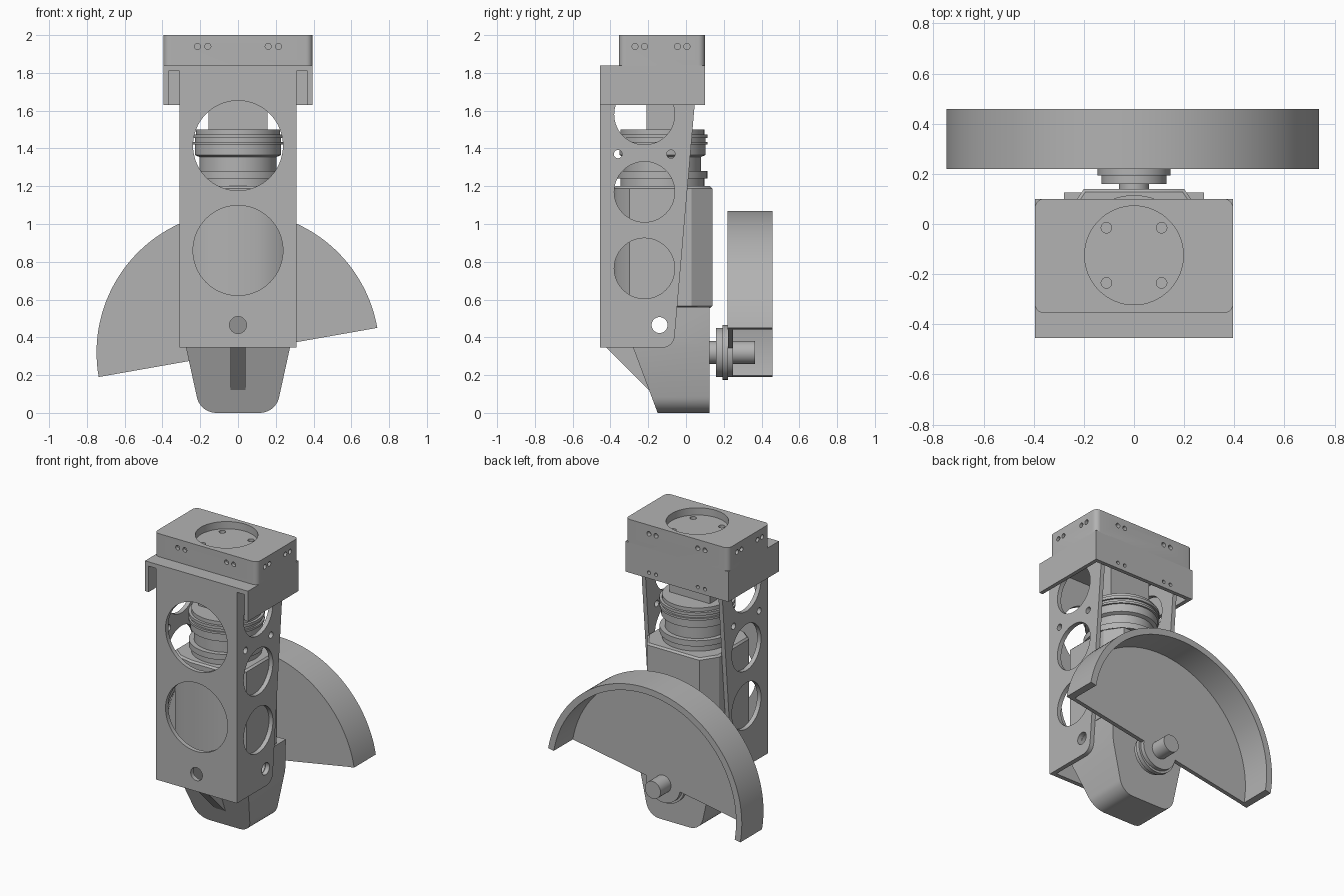
import bpy, bmesh
from math import sin, cos, pi, radians
from mathutils import Vector, Matrix

cube = bpy.data.objects.get("Cube")
if cube:
    bpy.data.objects.remove(cube, do_unlink=True)

grey = bpy.data.materials.new("plain_grey")
grey.use_nodes = True
tone = (0.45, 0.45, 0.45, 1)
grey.diffuse_color = tone
grey.node_tree.nodes["Principled BSDF"].inputs["Base Color"].default_value = tone


def finish(name, bm):
    bmesh.ops.recalc_face_normals(bm, faces=bm.faces)
    mesh = bpy.data.meshes.new(name)
    bm.to_mesh(mesh)
    bm.free()
    mesh.materials.append(grey)
    ob = bpy.data.objects.new(name, mesh)
    bpy.context.collection.objects.link(ob)
    return ob


def prism(name, outline, axis, lo, hi):
    """Extrude a 2D outline along an axis; outline is (y,z), (x,z) or (x,y)."""
    place = {"x": lambda a, b, t: (t, a, b),
             "y": lambda a, b, t: (a, t, b),
             "z": lambda a, b, t: (a, b, t)}[axis]
    bm = bmesh.new()
    face = bm.faces.new([bm.verts.new(place(a, b, lo)) for a, b in outline])
    grown = bmesh.ops.extrude_face_region(bm, geom=[face])["geom"]
    verts = [g for g in grown if isinstance(g, bmesh.types.BMVert)]
    bmesh.ops.translate(bm, verts=verts, vec=Vector(place(0, 0, hi - lo)))
    return finish(name, bm)


def box(name, x0, x1, y0, y1, z0, z1):
    return prism(name, [(x0, y0), (x1, y0), (x1, y1), (x0, y1)], "z", z0, z1)


def arc(a, b, r, start, end, n):
    step = radians(end - start) / n
    return [(a + r * cos(radians(start) + i * step),
             b + r * sin(radians(start) + i * step)) for i in range(n + 1)]


def cyl(name, axis, a, b, r, lo, hi, n=64):
    return prism(name, arc(a, b, r, 0, 360, n)[:-1], axis, lo, hi)


def lathe(name, profile, x, y, n=64):
    bm = bmesh.new()
    verts = [bm.verts.new((r, 0, z)) for r, z in profile]
    edges = [bm.edges.new(p) for p in zip(verts, verts[1:])]
    bmesh.ops.spin(bm, geom=verts + edges, cent=(0, 0, 0), axis=(0, 0, 1),
                   angle=2 * pi, steps=n)
    bmesh.ops.remove_doubles(bm, verts=bm.verts, dist=0.0005)
    bmesh.ops.transform(bm, matrix=Matrix.Translation((x, y, 0)), verts=bm.verts)
    return finish(name, bm)


def boolean(ob, tool, kind="DIFFERENCE"):
    mod = ob.modifiers.new("cut", "BOOLEAN")
    mod.operation, mod.solver, mod.object = kind, "EXACT", tool
    bpy.context.view_layer.objects.active = ob
    bpy.ops.object.modifier_apply(modifier=mod.name)
    bpy.data.objects.remove(tool, do_unlink=True)


def drill(ob, axis, a, b, r, lo, hi, n=48):
    boolean(ob, cyl("cutter", axis, a, b, r, lo, hi, n))


# Channel-shaped frame, open at the back, with lightening holes
side = [(-.455, .345)] + arc(-.125, .41, .065, -90, -5, 8) + [(.063, 1.83), (-.455, 1.83)]
frame = prism("channel_frame", side, "x", -.31, .31)
boolean(frame, box("cutter", -.28, .28, -.425, 1, 0, 3))
for z in (.86, 1.415):
    drill(frame, "y", 0, z, .238, -1, -.3, 64)
drill(frame, "y", 0, .465, .045, -1, -.3)
for z in (.765, 1.17, 1.58):
    drill(frame, "x", -.22, z, .16, -1, 1, 64)
for y in (-.36, -.08):
    drill(frame, "x", y, 1.37, .022, -1, 1)
drill(frame, "x", -.14, .465, .042, -1, 1)

# Folded cover plate: top with side and back flanges
cover = box("folded_cover", -.395, .395, -.455, .1, 1.63, 1.84)
boolean(cover, box("cutter", -.368, .368, -1, .073, 1, 1.81))
for x in (-.215, -.16, .16, .215):
    drill(cover, "y", x, 1.67, .012, .05, .2, 16)

# Mounting block with round recess and screw holes
corners = []
for cx, cy, start in ((.36, .065, 0), (-.36, .065, 90), (-.36, -.32, 180), (.36, -.32, 270)):
    corners += arc(cx, cy, .035, start, start + 90, 6)
block = prism("mounting_block", corners, "z", 1.835, 2)
drill(block, "z", 0, -.125, .197, 1.95, 2.1, 64)
for x in (-.11, .11):
    for y in (-.235, -.015):
        drill(block, "z", x, y, .021, 1.9, 2.1, 24)
for x in (-.215, -.16, .16, .215):
    drill(block, "y", x, 1.94, .016, -.4, -.33, 24)
    drill(block, "y", x, 1.94, .016, .07, .2, 24)
for y in (-.27, -.22, -.045, .005):
    drill(block, "x", y, 1.94, .016, -.5, -.37, 24)
    drill(block, "x", y, 1.94, .016, .37, .5, 24)

# Square neck and ringed coupling below the block
box("square_neck", -.155, .155, -.21, -.04, 1.49, 1.82)
rings = [(0, 1.5), (.222, 1.5), (.222, 1.475), (.24, 1.475), (.24, 1.455),
         (.228, 1.455), (.228, 1.435), (.24, 1.435), (.24, 1.42), (.228, 1.42),
         (.228, 1.365), (.205, 1.355), (.205, 1.28), (.238, 1.28), (.238, 1.24),
         (.222, 1.24), (.222, 1.19), (0, 1.19)]
lathe("ringed_coupling", rings, 0, -.125)

# Gear housing with chamfered back corners and rounded front
half = [(.2, .14), (.275, .03), (.275, -.3), (.2, -.36), (.1, -.385)]
outline = half + [(-x, y) for x, y in reversed(half)]
housing = prism("gear_housing", outline, "z", .555, 1.2)
bev = housing.modifiers.new("rim", "BEVEL")
bev.width, bev.segments, bev.limit_method = .012, 1, "ANGLE"
bev.angle_limit = radians(60)

# Tapered foot with rounded bottom, sloped front and cross hole
right = arc(.115, .105, .105, -90, -10, 10) + [(.275, .345), (.28, .56)]
foot = prism("tapered_foot", right + [(-x, z) for x, z in reversed(right)], "y", -.5, .125)
slope = [(-.15, -.1), (.3, -.1), (.3, .7), (-.36, .7), (-.36, .56), (-.28, .345), (-.15, 0)]
boolean(foot, prism("cutter", slope, "x", -.5, .5), "INTERSECT")
drill(foot, "x", -.14, .465, .042, -1, 1)

# Central rib on the foot
prism("foot_rib", [(-.42, .345), (-.19, .115), (-.14, .115), (-.2, .37), (-.42, .37)],
      "x", -.04, .04)

# Output shaft and stepped hub
for name, r, lo, hi in (("output_shaft", .06, .1, .365), ("hub_flange", .13, .16, .25),
                        ("hub_collar", .145, .193, .222)):
    cyl(name, "y", 0, .32, r, lo, hi)

# Half-disc swinging weight: thin web and deep outer rim
tilt = 10
prism("half_disc_web", arc(0, .32, .74, tilt, tilt + 180, 64), "y", .222, .25)
rim = arc(0, .32, .749, tilt, tilt + 180, 64) + arc(0, .32, .705, tilt + 180, tilt, 64)
prism("half_disc_rim", rim, "y", .22, .458)

# Smooth curved walls, keep creases crisp
bpy.ops.object.select_all(action="DESELECT")
for ob in bpy.context.collection.objects:
    if ob.type == "MESH" and grey.name in ob.data.materials:
        ob.select_set(True)
        bpy.context.view_layer.objects.active = ob
bpy.ops.object.shade_smooth_by_angle(angle=radians(25))
